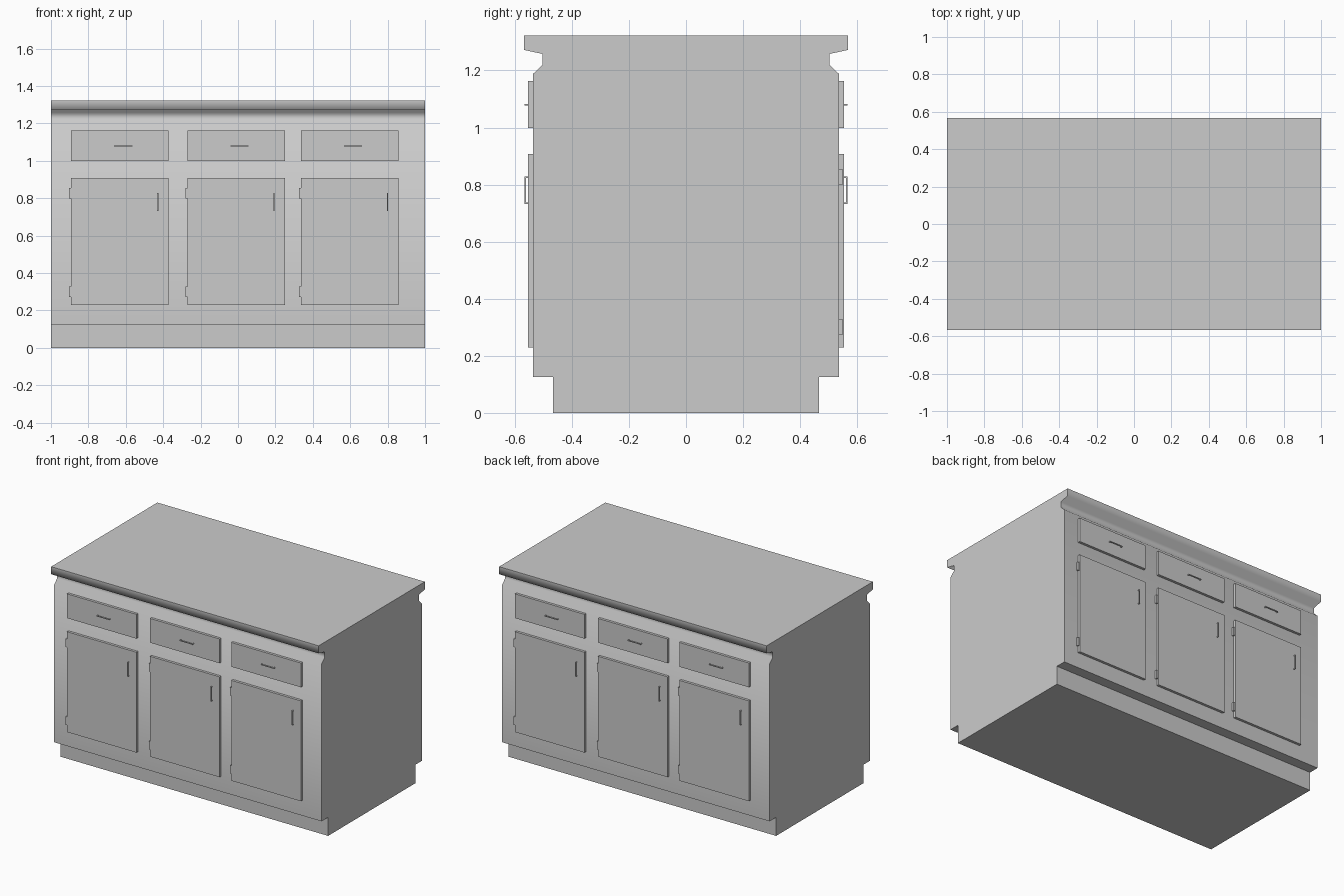
import bpy, bmesh, math

if "Cube" in bpy.data.objects:
    bpy.data.objects.remove(bpy.data.objects["Cube"])

def extrude(name, pts, axis, a, b, turn=False):
    """Prism from a 2D outline: axis 0 takes (y,z), axis 1 (x,z), axis 2 (x,y)."""
    bm = bmesh.new()
    verts = []
    for p in pts:
        c = list(p)
        c.insert(axis, a)
        verts.append(bm.verts.new(c))
    face = bm.faces.new(verts)
    ext = bmesh.ops.extrude_face_region(bm, geom=[face])
    d = [0, 0, 0]
    d[axis] = b - a
    bmesh.ops.translate(bm, vec=d, verts=[v for v in ext["geom"] if isinstance(v, bmesh.types.BMVert)])
    bmesh.ops.recalc_face_normals(bm, faces=bm.faces)
    me = bpy.data.meshes.new(name)
    bm.to_mesh(me)
    bm.free()
    ob = bpy.data.objects.new(name, me)
    bpy.context.collection.objects.link(ob)
    if turn:
        ob.rotation_euler.z = math.pi
    return ob

def panel(name, x0, x1, z0, z1, y0, y1, turn):
    return extrude(name, [(x0, z0), (x1, z0), (x1, z1), (x0, z1)], 1, y0, y1, turn)

def bracket(a0, a1, y_in, y_out, t, vertical):
    """U-shaped pull outline spanning a0..a1."""
    ym = y_out + t
    pts = [(a0, y_in), (a0, y_out), (a1, y_out), (a1, y_in),
           (a1 - t, y_in), (a1 - t, ym), (a0 + t, ym), (a0 + t, y_in)]
    return [(y, a) for a, y in pts] if vertical else pts

# Cabinet body with moulded worktop, one mirrored profile
half = [(0.466, 0), (0.466, 0.125), (0.536, 0.125), (0.536, 1.188),
        (0.503, 1.22), (0.503, 1.258), (0.567, 1.272), (0.567, 1.323)]
body = extrude("cabinet_body", half + [(-y, z) for y, z in reversed(half)], 0, -1, 1)
bpy.context.view_layer.objects.active = body
body.select_set(True)
bpy.ops.object.shade_smooth_by_angle(angle=math.radians(82))

# Doors and drawers, the back being the front turned half round
SKIN, FACE, PULL = -0.53, -0.553, -0.566
for side, turn in (("front", False), ("back", True)):
    for i, x in enumerate((-0.892, -0.27, 0.337)):
        tag = f"{side}_{i + 1}"
        panel(f"drawer_{tag}", x, x + 0.52, 0.999, 1.163, FACE, SKIN, turn)
        panel(f"door_{tag}", x, x + 0.52, 0.229, 0.907, FACE, SKIN, turn)
        # Pulls
        extrude(f"drawer_pull_{tag}", bracket(x + 0.23, x + 0.327, FACE, PULL, 0.005, False),
                2, 1.077, 1.083, turn)
        extrude(f"door_pull_{tag}", bracket(0.732, 0.829, FACE, PULL, 0.005, True),
                0, x + 0.46, x + 0.466, turn)
        # Hinges
        for part, z in (("lower", 0.273), ("upper", 0.799)):
            panel(f"{part}_hinge_{tag}", x - 0.012, x + 0.003, z, z + 0.056, -0.549, SKIN, turn)
